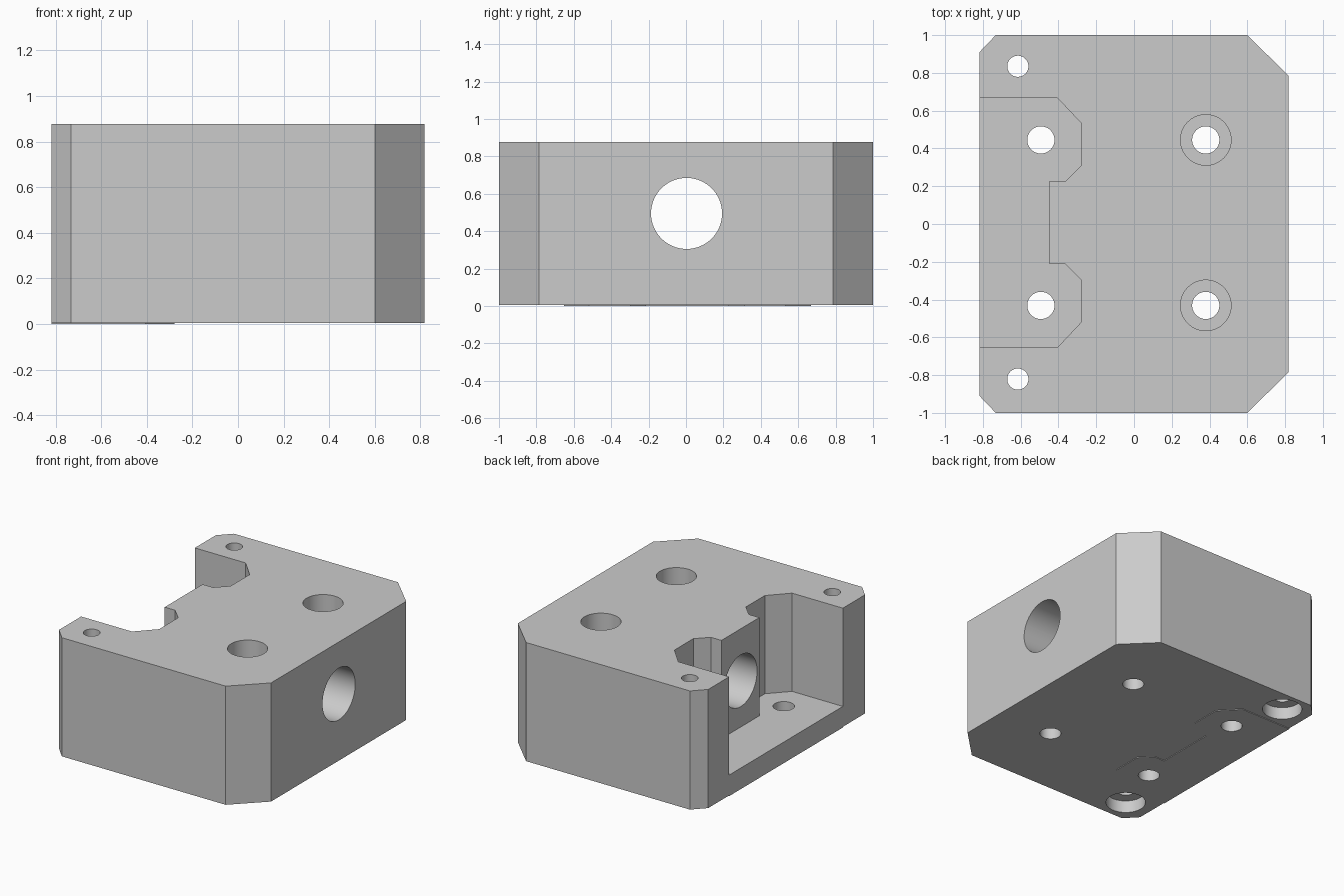
import bpy, bmesh
from mathutils import Matrix

cube = bpy.data.objects.get("Cube")
if cube:
    bpy.data.objects.remove(cube, do_unlink=True)

HX, HY, TOP = 0.818, 1.0, 0.877   # half width, half length, height
BASE, FLOOR = 0.005, 0.155        # underside of the block, pocket floor
MID = 0.007                       # y centre of the hole pattern

grey = bpy.data.materials.new("light_grey")
grey.use_nodes = True
grey.diffuse_color = (0.6, 0.6, 0.6, 1)
grey.node_tree.nodes["Principled BSDF"].inputs["Base Color"].default_value = (0.6, 0.6, 0.6, 1)


def add_object(name, bm):
    bmesh.ops.recalc_face_normals(bm, faces=bm.faces)
    mesh = bpy.data.meshes.new(name)
    bm.to_mesh(mesh)
    bm.free()
    mesh.materials.append(grey)
    obj = bpy.data.objects.new(name, mesh)
    bpy.context.collection.objects.link(obj)
    return obj


def prism(name, outline, z0, z1):
    bm = bmesh.new()
    face = bm.faces.new([bm.verts.new((x, y, z0)) for x, y in outline])
    up = bmesh.ops.extrude_face_region(bm, geom=[face])["geom"]
    bmesh.ops.translate(bm, vec=(0, 0, z1 - z0),
                        verts=[v for v in up if isinstance(v, bmesh.types.BMVert)])
    return add_object(name, bm)


def cylinder(name, radius, length, centre, along_x=False):
    bm = bmesh.new()
    matrix = Matrix.Translation(centre)
    if along_x:
        matrix = matrix @ Matrix.Rotation(1.5707963, 4, "Y")
    bmesh.ops.create_cone(bm, cap_ends=True, segments=64, radius1=radius,
                          radius2=radius, depth=length, matrix=matrix)
    return add_object(name, bm)


def cut(target, cutter):
    mod = target.modifiers.new("cut", "BOOLEAN")
    mod.operation = "DIFFERENCE"
    mod.solver = "EXACT"
    mod.object = cutter
    cutter.hide_render = True
    bpy.context.view_layer.objects.active = target
    bpy.ops.object.modifier_apply(modifier=mod.name)
    bpy.data.objects.remove(cutter, do_unlink=True)


def drill(target, radius, x, y, z0, z1):
    cut(target, cylinder("drill", radius, z1 - z0, (x, y, (z0 + z1) / 2)))


def mirrored(half, middle=0):
    """Half outline (y > 0) completed by its mirror image in y."""
    return ([(x, middle + y) for x, y in half]
            + [(x, middle - y) for x, y in reversed(half)])


def pocket_outline(outer_x):
    return mirrored([(outer_x, 0.66), (-0.405, 0.66), (-0.278, 0.525), (-0.278, 0.305),
                     (-0.362, 0.22), (-0.447, 0.22)], MID)


# Main block with chamfered vertical corners
block = prism("block", mirrored([(HX, 0.785), (0.6, HY), (-0.732, HY), (-HX, 0.91)]), BASE, TOP)

# Stepped side pocket and the slightly proud floor plate inside it
cut(block, prism("pocket_cutter", pocket_outline(-1), -0.1, 1))
floor_plate = prism("pocket_floor", pocket_outline(-HX), 0, FLOOR)

# Horizontal bore from the side face into the pocket
cut(block, cylinder("bore_cutter", 0.19, 2, (0, 0.003, 0.495), along_x=True))

for side in (1, -1):
    # Counterbored screw holes
    y = MID + side * 0.438
    drill(block, 0.072, 0.38, y, -0.1, 1)
    drill(block, 0.134, 0.38, y, FLOOR, 1)
    # Screw holes through the pocket floor
    drill(floor_plate, 0.072, -0.493, y, -0.1, 0.3)
    # Corner holes, counterbored from below
    y = MID + side * 0.828
    drill(block, 0.056, -0.615, y, -0.1, 1)
    drill(block, 0.134, -0.615, y, -0.1, BASE + 0.09)

# Smooth bores, crisp edges
bpy.ops.object.select_all(action="DESELECT")
for obj in (block, floor_plate):
    obj.select_set(True)
bpy.context.view_layer.objects.active = block
bpy.ops.object.shade_smooth_by_angle(angle=0.4)
